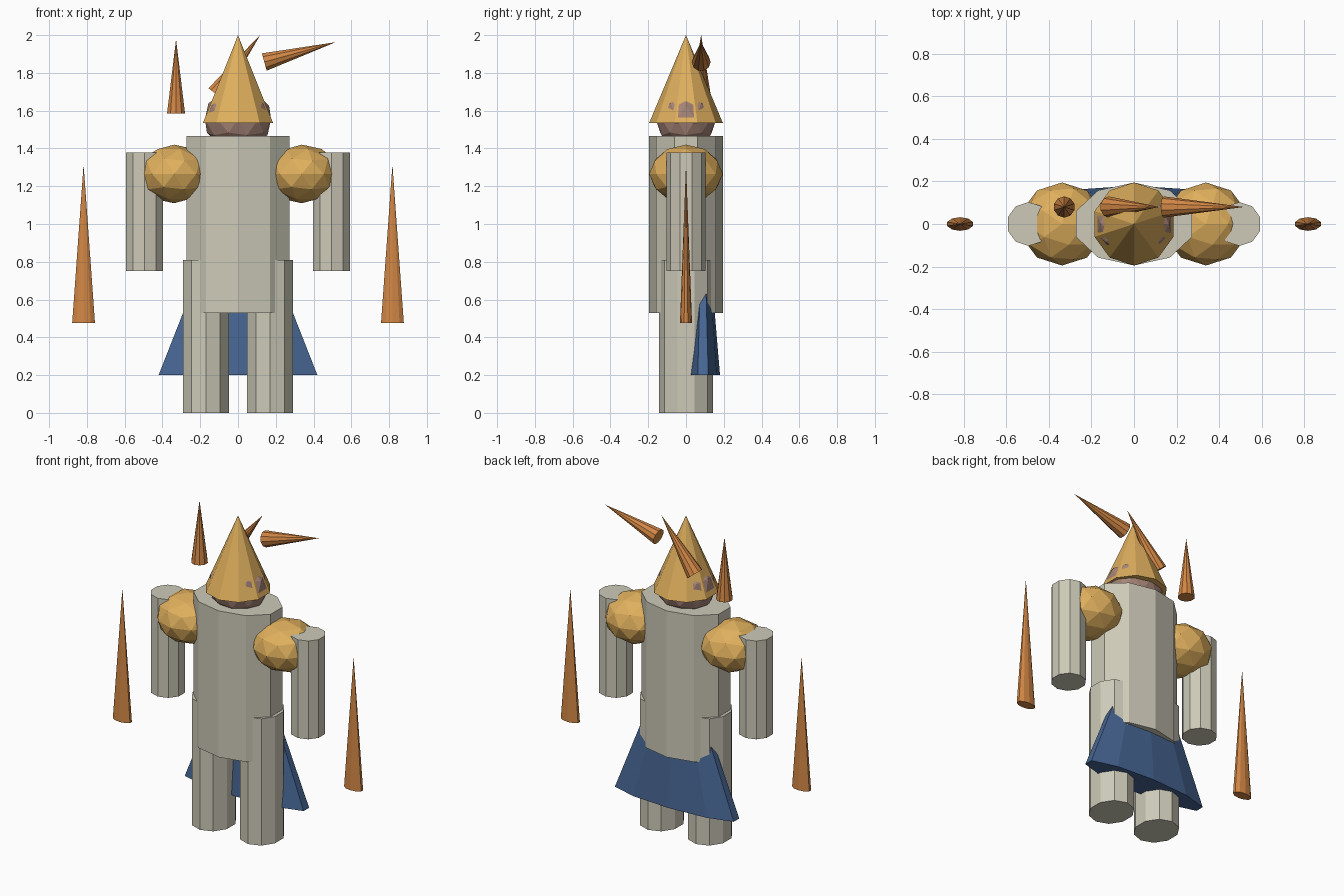
import bpy

if "Cube" in bpy.data.objects:
    bpy.data.objects.remove(bpy.data.objects["Cube"])

SIDES = 10


def material(name, rgb):
    m = bpy.data.materials.new(name)
    m.diffuse_color = (*rgb, 1.0)
    m.use_nodes = True
    m.node_tree.nodes["Principled BSDF"].inputs["Base Color"].default_value = m.diffuse_color
    return m


STONE = material("pale_stone", (0.61, 0.59, 0.48))
GOLD = material("gold", (0.74, 0.43, 0.11))
ORANGE = material("burnt_orange", (0.64, 0.24, 0.06))
SKIN = material("dusky_skin", (0.38, 0.23, 0.185))
BLUE = material("cloth_blue", (0.062, 0.13, 0.29))


def finish(name, mat, scale):
    ob = bpy.context.object
    ob.name = name
    ob.scale = scale
    ob.data.materials.append(mat)
    return ob


def column(name, x, rx, ry, z0, z1, mat):
    """Upright ten-sided cylinder between two heights."""
    bpy.ops.mesh.primitive_cylinder_add(vertices=SIDES, radius=1, depth=1,
                                        location=(x, 0, (z0 + z1) / 2))
    return finish(name, mat, (rx, ry, z1 - z0))


def spike(name, centre, rx, ry, length, mat, tilt=0.0):
    """Ten-sided cone about its middle, tilted towards +x."""
    bpy.ops.mesh.primitive_cone_add(vertices=SIDES, radius1=1, radius2=0, depth=1,
                                    location=centre, rotation=(0, tilt, 0))
    return finish(name, mat, (rx, ry, length))


def ball(name, centre, radii, mat):
    bpy.ops.mesh.primitive_ico_sphere_add(subdivisions=2, radius=1, location=centre)
    return finish(name, mat, radii)


# Torso, head and pointed hat
column("torso", 0, 0.287, 0.195, 0.53, 1.465, STONE)
ball("head", (0, 0, 1.555), (0.184, 0.16, 0.16), SKIN)
spike("hat", (0, 0, 1.7675), 0.195, 0.195, 0.465, GOLD)

# Paired limbs, shoulder guards and floating side blades
for side, s in (("left", -1), ("right", 1)):
    column(side + "_leg", s * 0.17, 0.128, 0.142, 0.0, 0.81, STONE)
    column(side + "_arm", s * 0.495, 0.103, 0.103, 0.75, 1.378, STONE)
    ball(side + "_shoulder_guard", (s * 0.338, 0, 1.265), (0.2, 0.195, 0.155), GOLD)
    spike(side + "_blade", (s * 0.8175, 0, 0.895), 0.0635, 0.032, 0.84, ORANGE)

# Flattened cape flaring out behind the legs
spike("cape", (0, 0.09, 0.735), 0.442, 0.09, 1.07, BLUE)

# Three floating shards fanned behind the hat
for i in range(3):
    spike("shard_%d" % (i + 1), (0.328 * (i - 1), 0.08, 1.782 + 0.064 * i),
          0.05, 0.05, 0.392, ORANGE, 0.65 * i)
